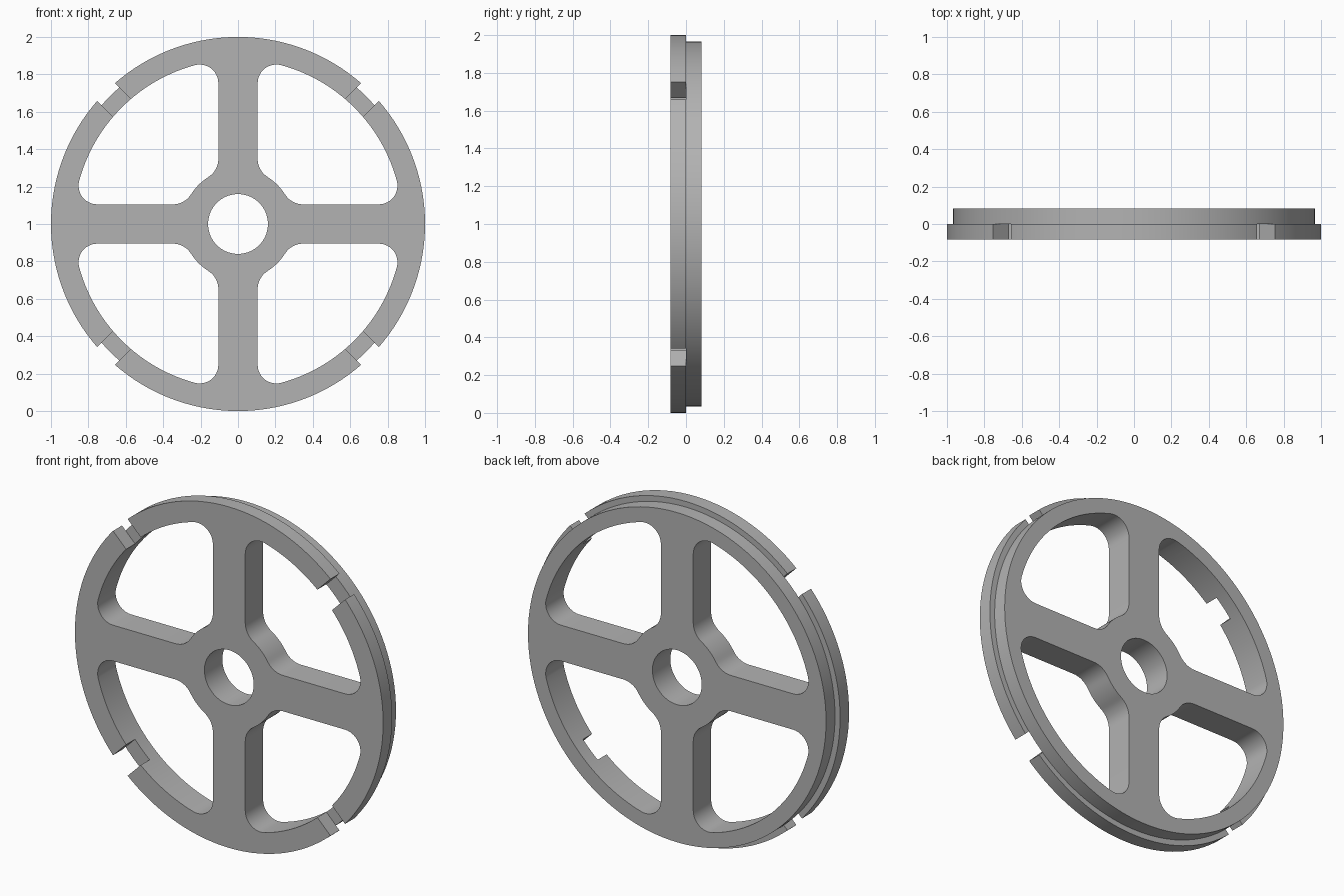
import bpy
import bmesh
import math
from mathutils import Vector, Matrix

HALF = 0.083          # half thickness
RIM, STEP = 1.0, 0.967
INNER, HUB, BORE = 0.88, 0.297, 0.16
SPOKE = 0.105         # half width of a spoke
CORNER, NECK = 0.1, 0.115

cube = bpy.data.objects.get("Cube")
if cube:
    bpy.data.objects.remove(cube, do_unlink=True)

grey = bpy.data.materials.new("plain grey")
grey.use_nodes = True
colour = (0.45, 0.45, 0.45, 1)
grey.diffuse_color = colour
grey.node_tree.nodes["Principled BSDF"].inputs["Base Color"].default_value = colour


def arc(centre, radius, start, end, steps):
    """Points along an arc in the wheel plane."""
    angles = [start + (end - start) * i / steps for i in range(steps + 1)]
    return [Vector((centre[0] + radius * math.cos(a), centre[1] + radius * math.sin(a)))
            for a in angles]


def circle(radius, steps):
    return arc((0, 0), radius, 0, math.tau, steps)[:-1]


def loft(name, rings):
    """Solid through matching outlines, each given as (depth, points)."""
    bm = bmesh.new()
    loops = [[bm.verts.new((p.x, y, p.y + 1)) for p in pts] for y, pts in rings]
    for a, b in zip(loops, loops[1:]):
        for i in range(len(a)):
            j = (i + 1) % len(a)
            bm.faces.new((a[i], a[j], b[j], b[i]))
    bm.faces.new(loops[0])
    bm.faces.new(loops[-1])
    bmesh.ops.recalc_face_normals(bm, faces=bm.faces)
    mesh = bpy.data.meshes.new(name)
    bm.to_mesh(mesh)
    bm.free()
    mesh.materials.append(grey)
    obj = bpy.data.objects.new(name, mesh)
    bpy.context.collection.objects.link(obj)
    return obj


def cut(body, name, points, front, back):
    """Subtract a prism from the body, then discard it."""
    cutter = loft(name, [(front, points), (back, points)])
    cutter.hide_render = True
    mod = body.modifiers.new(name, "BOOLEAN")
    mod.operation, mod.solver, mod.object = "DIFFERENCE", "EXACT", cutter
    bpy.ops.object.modifier_apply(modifier=mod.name)
    bpy.data.objects.remove(cutter, do_unlink=True)


def opening_outline():
    """Window between two spokes, mirrored about its diagonal."""
    # corner fillet between spoke and rim
    cx = SPOKE + CORNER
    cz = math.sqrt((INNER - CORNER) ** 2 - cx ** 2)
    rim_angle = math.atan2(cz, cx)
    corner = arc((cx, cz), CORNER, rim_angle, math.pi, 12)
    # concave fillet between spoke and hub
    nx = SPOKE + NECK
    nz = math.sqrt((HUB + NECK) ** 2 - nx ** 2)
    hub_angle = math.atan2(nz, nx)
    neck = arc((nx, nz), NECK, math.pi, math.pi + hub_angle, 10)
    rim = arc((0, 0), INNER, math.pi / 4, rim_angle, 14)
    hub = arc((0, 0), HUB, hub_angle, math.pi / 4, 4)
    half = rim[:-1] + corner + neck + hub[1:]
    mirrored = [Vector((p.y, p.x)) for p in reversed(half[1:-1])]
    return half + mirrored


# stepped disc: wide front flange, slightly smaller back
wheel = loft("spoked_wheel", [(-HALF, circle(RIM, 128)), (0, circle(RIM, 128)),
                              (0, circle(STEP, 128)), (HALF, circle(STEP, 128))])
bpy.context.view_layer.objects.active = wheel
wheel.select_set(True)

# shaft hole
cut(wheel, "shaft_hole", circle(BORE, 64), -0.2, 0.2)

# windows and the rim notches in the front flange
window = opening_outline()
notch = [Vector(p) for p in ((0.75, -0.067), (1.1, -0.067), (1.1, 0.067), (0.75, 0.067))]
for k in range(4):
    turn = Matrix.Rotation(k * math.pi / 2, 2)
    diagonal = Matrix.Rotation((k + 0.5) * math.pi / 2, 2)
    cut(wheel, "window", [turn @ p for p in window], -0.2, 0.2)
    cut(wheel, "rim_notch", [diagonal @ p for p in notch], -0.2, 0)

bpy.ops.object.shade_smooth_by_angle(angle=math.radians(30))
